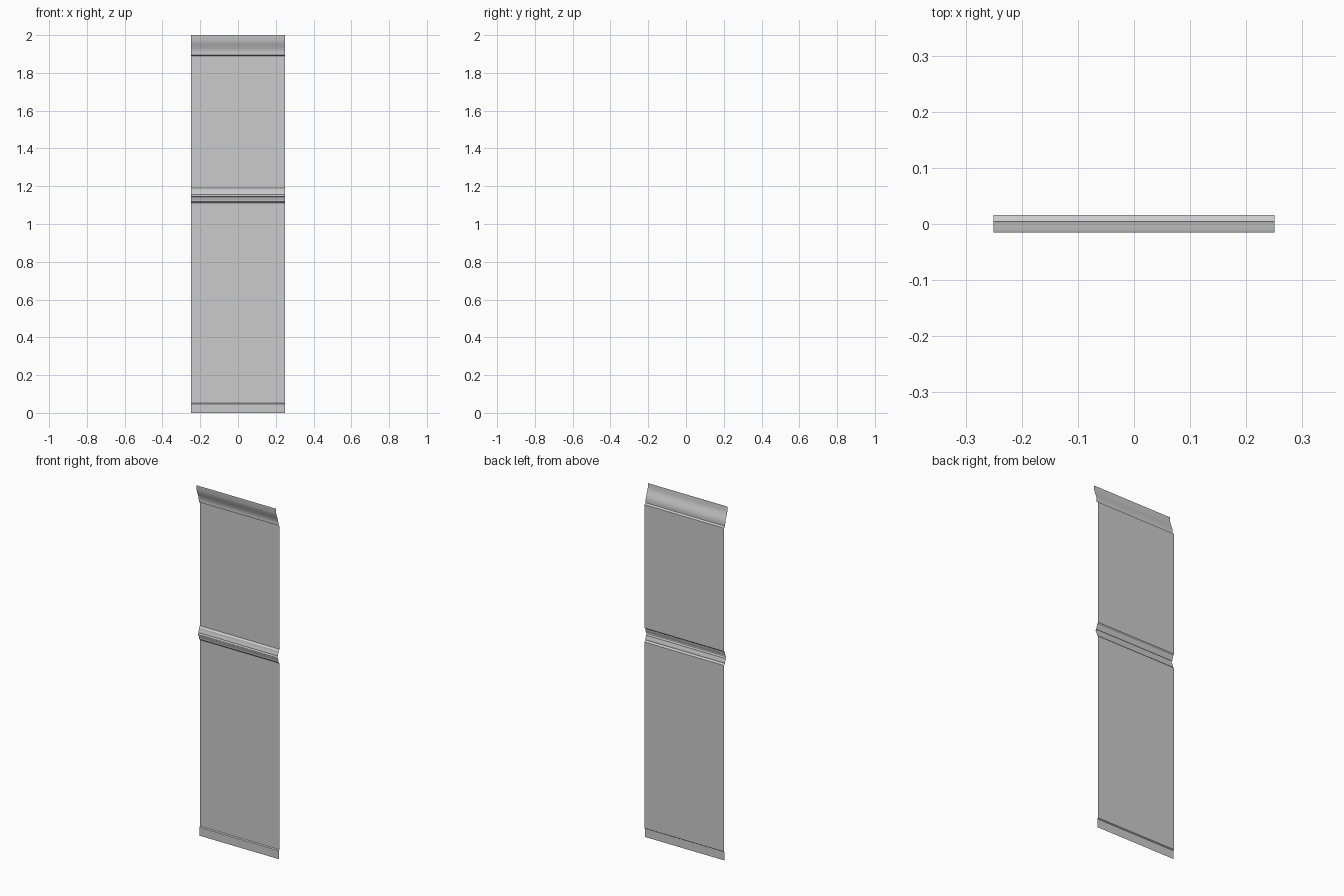
import bpy, math

if "Cube" in bpy.data.objects:
    bpy.data.objects.remove(bpy.data.objects["Cube"])

WALL = 0.016      # y of the flat wall plane
HALF = 0.25       # half of the panel width


def strip(name, profile):
    """Sweep an open (y, z) profile along x as a thin sheet."""
    verts = [(x, y, z) for y, z in profile for x in (-HALF, HALF)]
    faces = [(2*i, 2*i + 1, 2*i + 3, 2*i + 2) for i in range(len(profile) - 1)]
    mesh = bpy.data.meshes.new(name)
    mesh.from_pydata(verts, [], faces)
    obj = bpy.data.objects.new(name, mesh)
    bpy.context.collection.objects.link(obj)
    bpy.context.view_layer.objects.active = obj
    obj.select_set(True)
    bpy.ops.object.shade_smooth_by_angle(angle=math.radians(30))
    obj.select_set(False)
    return obj


def ogee(y0, z0, y1, z1, n=10):
    """S-shaped transition between two points."""
    return [(y0 + (y1 - y0) * (1 - math.cos(math.pi * i / n)) / 2,
             z0 + (z1 - z0) * i / n) for i in range(n + 1)]


def bead(y, z, depth, height, n=8):
    """Half-round bulging to the front."""
    return [(y - depth * math.sin(math.pi * i / n),
             z - height / 2 * math.cos(math.pi * i / n)) for i in range(n + 1)]


# Skirting board with a small ledge
strip("skirting", [(0.010, 0), (0.010, 0.048), (WALL, 0.052)])

# Flat wall panels
strip("lower_panel", [(WALL, 0.052), (WALL, 1.11)])
strip("upper_panel", [(WALL, 1.19), (WALL, 1.89)])

# Chair rail: lower fillet, central bead, upper fillet
rail = [(WALL, 1.11), (0.007, 1.118)]
rail += ogee(0.007, 1.122, 0.002, 1.143, 5)
rail += bead(0.002, 1.15, 0.005, 0.012)
rail += ogee(0.002, 1.157, 0.007, 1.177, 5)
rail += [(0.008, 1.182), (WALL, 1.19)]
strip("chair_rail", rail)

# Crown moulding: lower lip, flaring curve, top fascia
crown = [(WALL, 1.89), (0.005, 1.896)]
crown += ogee(0.005, 1.908, -0.0145, 1.982, 12)
crown += [(-0.0155, 1.986), (-0.0155, 2.0)]
strip("crown_moulding", crown)
